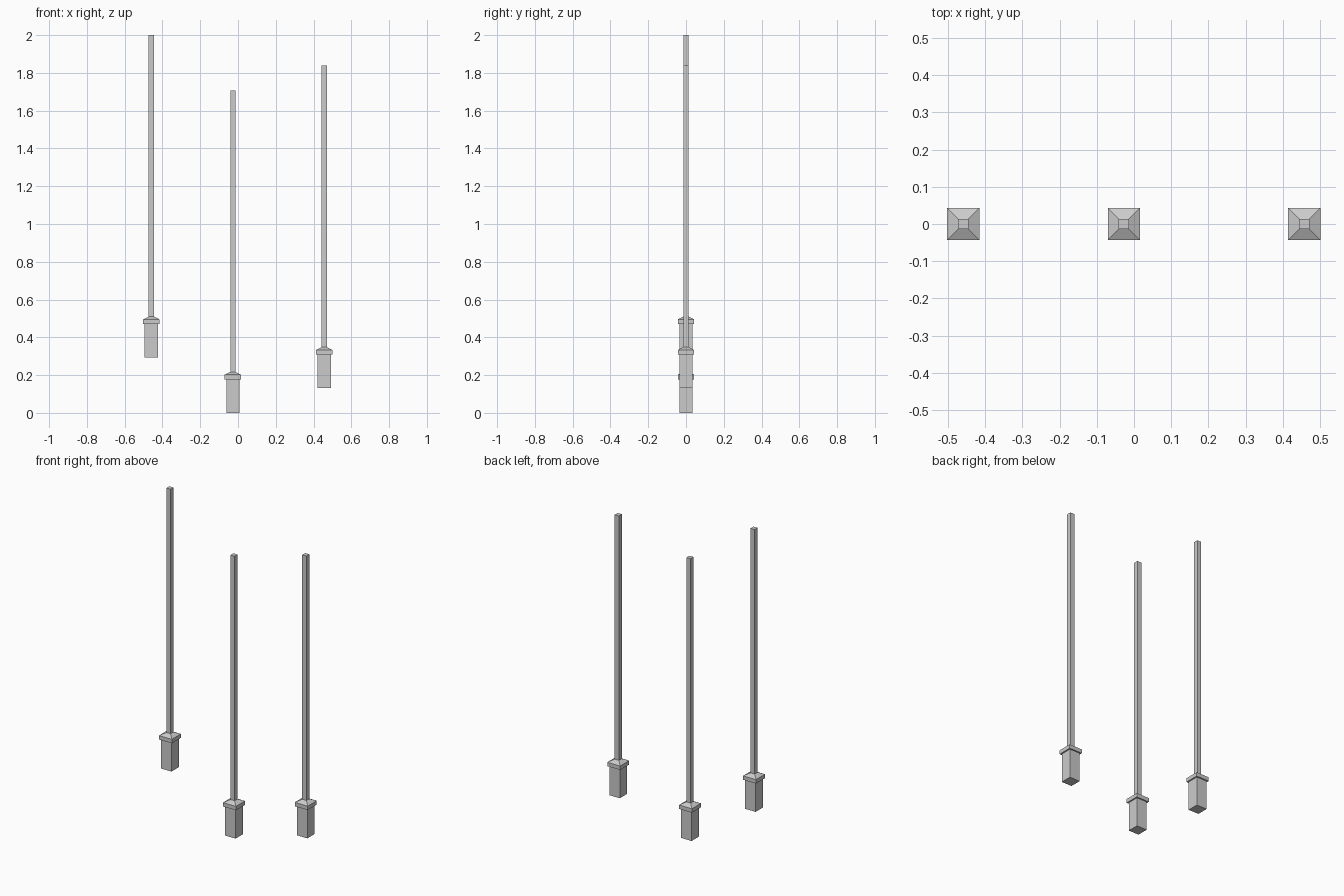
import bpy, bmesh

if "Cube" in bpy.data.objects:
    bpy.data.objects.remove(bpy.data.objects["Cube"])

# (x position, bottom height) of each hanging lamp
LAMPS = {"left": (-0.459, 0.293), "middle": (-0.027, 0.0), "right": (0.457, 0.131)}


def square_loft(name, x, z, profile):
    """Closed square-section solid through (half_width, height) rings."""
    bm = bmesh.new()
    rings = [[bm.verts.new((sx * h, sy * h, dz))
              for sx, sy in ((-1, -1), (1, -1), (1, 1), (-1, 1))]
             for h, dz in profile]
    for a, b in zip(rings, rings[1:]):
        for i in range(4):
            j = (i + 1) % 4
            bm.faces.new((a[i], a[j], b[j], b[i]))
    bm.faces.new(rings[0][::-1])
    bm.faces.new(rings[-1])
    mesh = bpy.data.meshes.new(name)
    bm.to_mesh(mesh)
    bm.free()
    obj = bpy.data.objects.new(name, mesh)
    obj.location = (x, 0, z)
    bpy.context.collection.objects.link(obj)


for side, (x, z) in LAMPS.items():
    # Square lamp body
    square_loft(side + "_lamp_body", x, z, [(0.035, 0), (0.035, 0.178)])
    # Overhanging cap with a hipped top
    square_loft(side + "_lamp_cap", x, z,
                [(0.0435, 0.178), (0.0435, 0.202), (0.0140, 0.217)])
    # Long hanging rod
    square_loft(side + "_rod", x, z, [(0.0140, 0.217), (0.0140, 1.707)])
